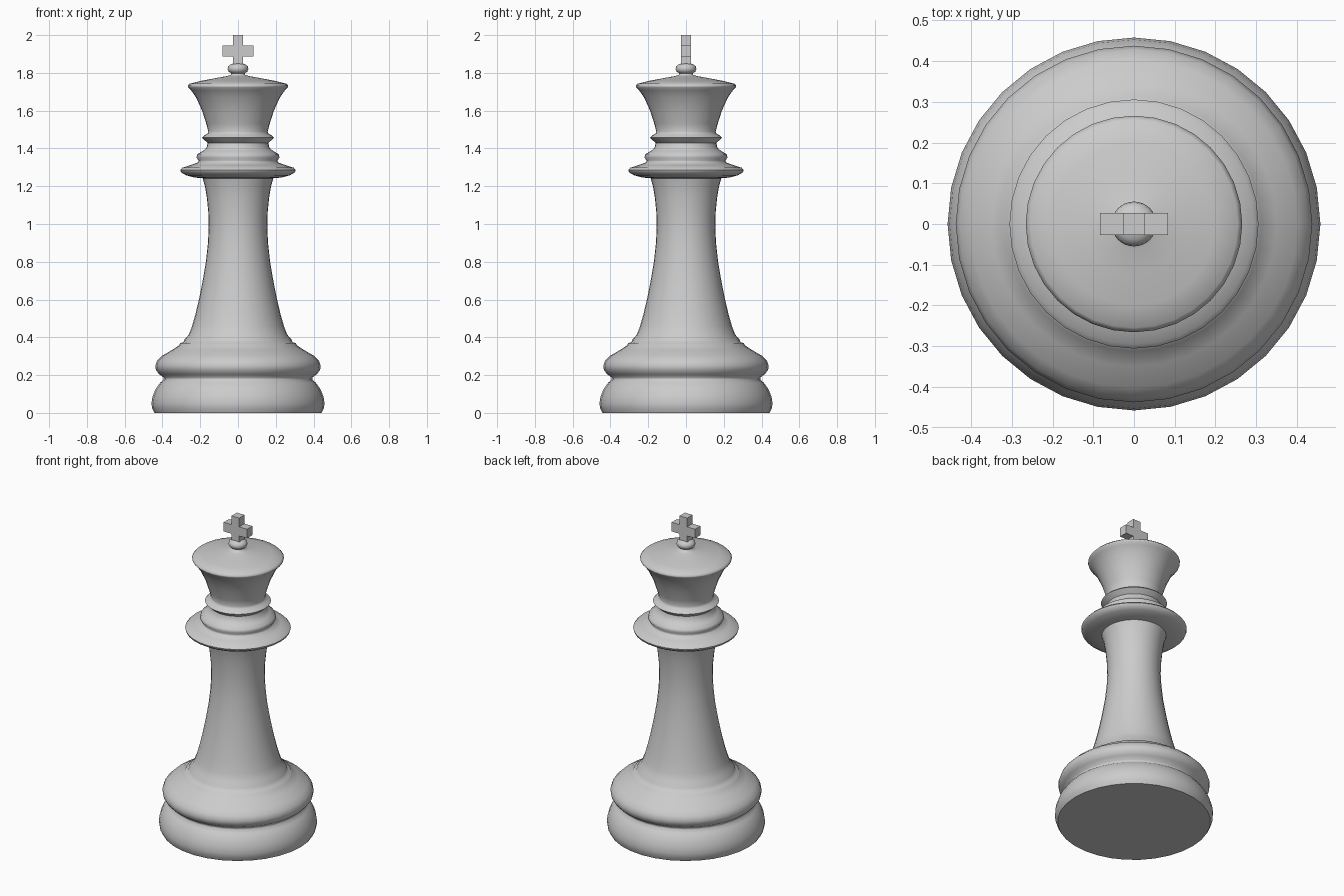
import bpy, bmesh, math

if "Cube" in bpy.data.objects:
    bpy.data.objects.remove(bpy.data.objects["Cube"])

SIDES = 32


def finish(bm, name, angle):
    bmesh.ops.recalc_face_normals(bm, faces=bm.faces)
    mesh = bpy.data.meshes.new(name)
    bm.to_mesh(mesh)
    bm.free()
    obj = bpy.data.objects.new(name, mesh)
    bpy.context.collection.objects.link(obj)
    if angle:
        bpy.ops.object.select_all(action='DESELECT')
        obj.select_set(True)
        bpy.context.view_layer.objects.active = obj
        bpy.ops.object.shade_smooth_by_angle(angle=math.radians(angle))
    return obj


def lathe(name, profile):
    """Spin a radius/height profile that starts and ends on the z axis."""
    bm = bmesh.new()
    verts = [bm.verts.new((r, 0, z)) for r, z in profile]
    edges = [bm.edges.new(pair) for pair in zip(verts, verts[1:])]
    bmesh.ops.spin(bm, geom=verts + edges, cent=(0, 0, 0), axis=(0, 0, 1),
                   angle=2 * math.pi, steps=SIDES, use_duplicate=False)
    bmesh.ops.remove_doubles(bm, verts=bm.verts, dist=0.0005)
    return finish(bm, name, 60)


# Turned body: base, groove, stem, collars and flared head
base = [(0, 0), (.443, 0), (.455, .025), (.458, .05), (.453, .085),
        (.437, .125), (.412, .16), (.393, .176), (.394, .188), (.418, .205),
        (.435, .228), (.438, .25), (.429, .275), (.402, .302), (.35, .333),
        (.312, .358), (.305, .37), (.289, .374)]
stem = [(.284, .388), (.26, .415), (.243, .46), (.226, .52), (.207, .6),
        (.187, .7), (.17, .8), (.159, .9), (.155, .98), (.157, 1.06),
        (.165, 1.14), (.175, 1.2), (.187, 1.242)]
collars = [(.23, 1.246), (.275, 1.258), (.302, 1.274), (.306, 1.286),
           (.295, 1.298), (.25, 1.312), (.212, 1.326), (.209, 1.337),
           (.22, 1.352), (.215, 1.37), (.185, 1.387), (.166, 1.405),
           (.161, 1.43), (.175, 1.442), (.191, 1.457), (.18, 1.468),
           (.162, 1.477), (.157, 1.49)]
head = [(.168, 1.53), (.19, 1.6), (.222, 1.67), (.25, 1.71), (.264, 1.724),
        (.266, 1.732), (.255, 1.743), (.2, 1.757), (.12, 1.772),
        (.06, 1.783), (.038, 1.79)]
knob = [(.036, 1.798), (.049, 1.806), (.055, 1.82), (.052, 1.835),
        (.038, 1.846), (.02, 1.851), (0, 1.852)]
lathe("turned_body", base + stem + collars + head + knob)

# Flat-faced cross finial, extruded from its outline
w, a, d = .027, .083, .027
low, high = 1.886, 1.944
right = [(w, 1.845), (w, low), (a, low), (a, high), (w, high), (w, 2.0)]
outline = right + [(-x, z) for x, z in reversed(right)]
bm = bmesh.new()
face = bm.faces.new([bm.verts.new((x, -d, z)) for x, z in outline])
ext = bmesh.ops.extrude_face_region(bm, geom=[face], use_keep_orig=True)
bmesh.ops.translate(bm, vec=(0, 2 * d, 0),
                    verts=[g for g in ext["geom"] if isinstance(g, bmesh.types.BMVert)])
finish(bm, "cross_finial", 0)
